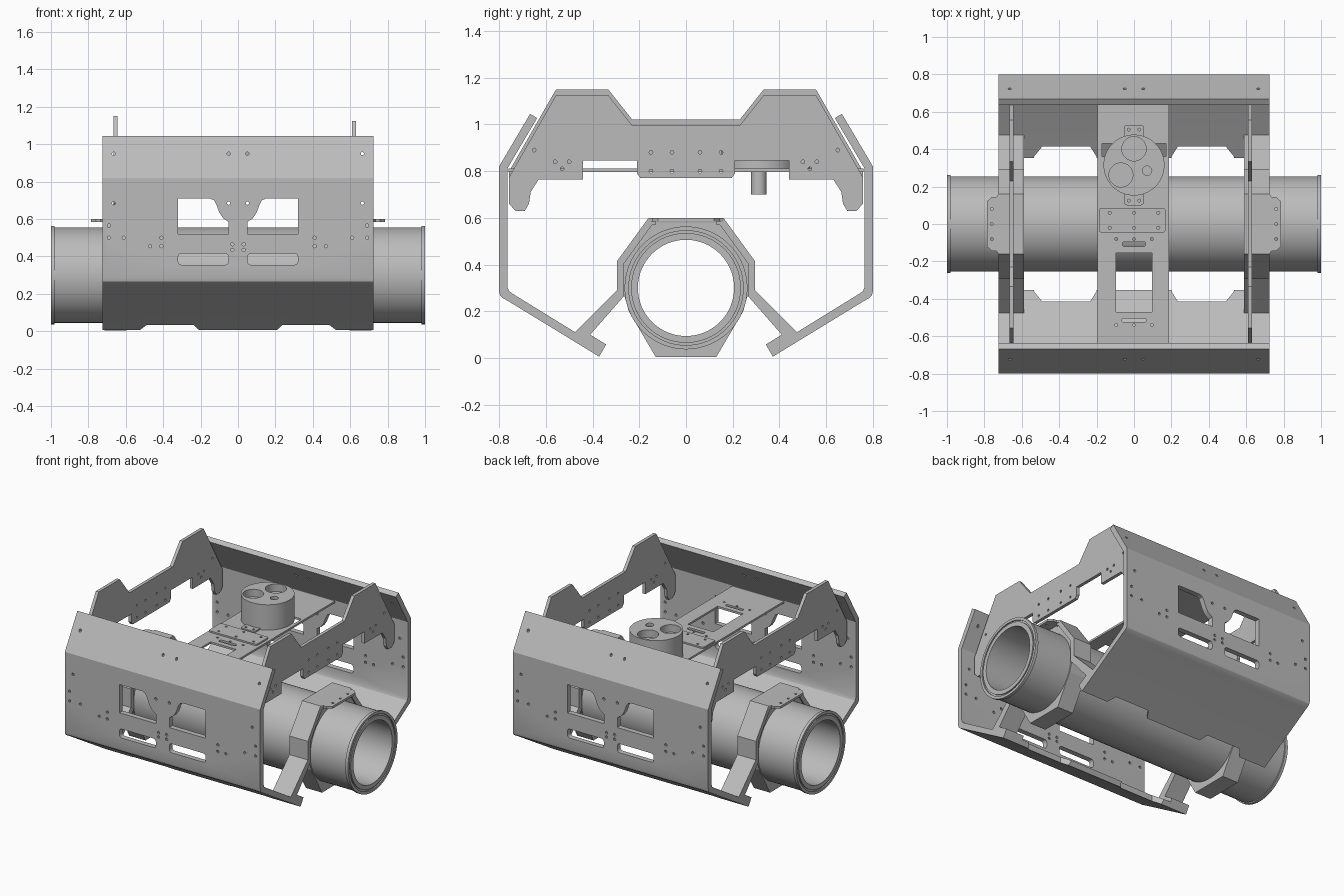
import bpy, bmesh, math
from mathutils import Vector

cube = bpy.data.objects.get("Cube")
if cube:
    bpy.data.objects.remove(cube, do_unlink=True)

grey = bpy.data.materials.new("plain grey")
grey.use_nodes = True
colour = (0.5, 0.5, 0.5, 1)
grey.diffuse_color = colour
grey.node_tree.nodes["Principled BSDF"].inputs["Base Color"].default_value = colour


def place(axis, a, b, t):
    return {"x": (t, a, b), "y": (a, t, b), "z": (a, b, t)}[axis]


def add_prism(bm, pts, axis, lo, hi):
    rings = [[bm.verts.new(place(axis, a, b, t)) for a, b in pts] for t in (lo, hi)]
    bm.faces.new(rings[0])
    bm.faces.new(rings[1][::-1])
    for i in range(len(pts)):
        j = (i + 1) % len(pts)
        bm.faces.new((rings[0][i], rings[0][j], rings[1][j], rings[1][i]))


def finish(name, bm):
    bmesh.ops.recalc_face_normals(bm, faces=bm.faces)
    me = bpy.data.meshes.new(name)
    bm.to_mesh(me)
    bm.free()
    me.materials.append(grey)
    ob = bpy.data.objects.new(name, me)
    bpy.context.collection.objects.link(ob)
    return ob


def solid(name, *prisms):
    bm = bmesh.new()
    for p in prisms:
        add_prism(bm, *p)
    return finish(name, bm)


def cut(ob, prisms):
    tool = solid("cutter", *prisms)
    tool.hide_render = True
    mod = ob.modifiers.new("cut", "BOOLEAN")
    mod.operation, mod.solver, mod.object = "DIFFERENCE", "EXACT", tool
    graph = bpy.context.evaluated_depsgraph_get()
    me = bpy.data.meshes.new_from_object(ob.evaluated_get(graph))
    ob.modifiers.clear()
    ob.data = me
    bpy.data.objects.remove(tool, do_unlink=True)
    return ob


def smooth(ob, angle=30):
    bpy.ops.object.select_all(action="DESELECT")
    ob.select_set(True)
    bpy.context.view_layer.objects.active = ob
    bpy.ops.object.shade_smooth_by_angle(angle=math.radians(angle))


def circle(a, b, r, n=12):
    return [(a + r * math.cos(math.tau * i / n), b + r * math.sin(math.tau * i / n)) for i in range(n)]


def rect(a0, b0, a1, b1, r=0.0):
    if not r:
        return [(a0, b0), (a1, b0), (a1, b1), (a0, b1)]
    corners = [(a1 - r, b1 - r), (a0 + r, b1 - r), (a0 + r, b0 + r), (a1 - r, b0 + r)]
    return [(a + r * math.cos(math.radians(90 * k + d)), b + r * math.sin(math.radians(90 * k + d)))
            for k, (a, b) in enumerate(corners) for d in (0, 30, 60, 90)]


def flip(pts, s):
    return [(s * a, b) for a, b in pts]


def sym(half):
    return half + [(-a, b) for a, b in half[::-1]]


def lathe_x(name, profile, cy, cz, n=64):
    bm = bmesh.new()
    rings = [[bm.verts.new((x, a, b)) for a, b in circle(cy, cz, r, n)] for x, r in profile]
    for k, ring in enumerate(rings):
        nxt = rings[(k + 1) % len(rings)]
        for i in range(n):
            j = (i + 1) % n
            bm.faces.new((ring[i], ring[j], nxt[j], nxt[i]))
    return finish(name, bm)


# Bent side panels with windows, slots, bolt holes and a notched lower edge
panel = [(.667, 1.045), (.8, .82), (.8, .285), (.795, .267), (.782, .255), (.765, .246), (.372, .006),
         (.354, .036), (.742, .275), (.757, .286), (.765, .305), (.765, .81), (.637, 1.027)]
arch = [(.14 - .09 * math.sin(a), .62 + .09 * math.cos(a)) for a in
        [math.radians(d) for d in range(0, 46, 15)]]
window = [(.05, .52), (.32, .52), (.32, .71), (.15, .71), (.128, .70), (.115, .675),
          (.1, .635), (.08, .605), (.05, .585)]
notch = [(.2, .33), (.2, .36), (.235, .415), (.49, .415), (.535, .36), (.535, .33)]
bolts = [(.665, .95), (.05, .95), (.665, .685), (.05, .685), (.69, .565), (.69, .5), (.61, .5),
         (.41, .5), (.41, .455), (.47, .455), (.03, .465), (.03, .435)]
for side, name in ((-1, "front_panel"), (1, "back_panel")):
    ob = solid(name, (flip(panel, side), "x", -.725, .725))
    lo, hi = sorted((side * .6, side * .9))
    tools = []
    for s in (-1, 1):
        tools.append((flip(window, s), "y", lo, hi))
        tools.append((flip(rect(.05, .355, .32, .415, .018), s), "y", lo, hi))
        tools.append(([(s * a, side * b) for a, b in notch], "z", -.1, .2))
        tools += [(circle(s * a, b, .009, 8), "y", lo, hi) for a, b in bolts]
    smooth(cut(ob, tools))

# Upright cross frames joining the panels
half = [(.556, 1.125), (.757, .775), (.757, .66), (.73, .63), (.69, .63), (.672, .66), (.665, .71),
        (.63, .765), (.44, .765), (.44, .845), (.21, .845), (.21, .79), (.195, .77)]
frame = sym([(.23, .995), (.333, 1.125)] + half)
frame_holes = [(.06, .88), (.15, .88), (.06, .8), (.15, .8), (.65, .89), (.56, .84), (.53, .81), (.5, .84)]
for x, dz, name in ((.62, 0, "left_cross_frame"), (-.655, .025, "right_cross_frame")):
    ob = solid(name, ([(a, b + dz) for a, b in frame], "x", x - .011, x + .011))
    cut(ob, [(circle(s * a, b + dz, .008, 8), "x", x - .1, x + .1) for a, b in frame_holes for s in (-1, 1)])

# Main tube with end flanges
end = [(.98, .255), (.98, .263), (1, .263), (1, .245), (.992, .245), (.992, .235), (1, .235), (1, .206)]
tube = lathe_x("main_tube", [(-x, r) for x, r in end[::-1]] + end, 0, .3)
smooth(tube)

# Clamps, their bent arms and top plates at both tube ends
clamp = sym([(.15, .58), (.27, .41), (.27, .29), (.245, .2), (.13, .005)])
arm = [(.13, .6), (.16, .6), (.295, .415), (.295, .29), (.475, .11), (.354, .036), (.342, .058),
       (.41, .1), (.265, .265), (.265, .405), (.145, .57), (.13, .57)]
plate = [(.588, -.16), (.725, -.16), (.735, -.145), (.76, -.145), (.787, -.12),
         (.787, .12), (.76, .145), (.735, .145), (.725, .16), (.588, .16)]
for s, name in ((1, "left"), (-1, "right")):
    lo, hi = sorted((s * .595, s * .715))
    ob = solid(name + "_clamp", (clamp, "x", lo, hi))
    cut(ob, [(circle(0, .3, .25, 64), "x", lo - .1, hi + .1)])
    lo, hi = sorted((s * .588, s * .725))
    for f, end_name in ((-1, "front"), (1, "back")):
        solid(f"{name}_{end_name}_clamp_arm", (flip(arm, f), "x", lo, hi))
    ob = solid(name + "_clamp_plate", (flip(plate, s), "z", .585, .6))
    cut(ob, [(circle(s * .76, y, .008, 8), "z", .5, .7) for y in (-.08, 0, .08)])

# Centre deck with its openings
deck = solid("centre_deck", (rect(-.195, -.76, .188, .76), "z", .797, .81))
tools = [(rect(-.095, -.47, .095, -.155), "z", .7, .9),
         (rect(-.065, -.525, .065, -.505, .009), "z", .7, .9),
         (rect(-.062, -.12, .062, -.095, .01), "z", .7, .9)]
tools += [(circle(x, y, .008, 8), "z", .7, .9) for x in (-.095, 0, .095) for y in (-.54, -.08)]
for s in (-1, 1):
    tools.append((flip(rect(.09, .36, .17, .43), s), "z", .7, .9))
cut(deck, tools)
cover = solid("deck_cover", (rect(-.188, -.045, .168, .085, .012), "z", .81, .82))
cut(cover, [(circle(x, y, .008, 8), "z", .7, .9) for x in (-.13, 0, .13) for y in (-.02, .06)])

# Round sensor head with cups, strap and stem
strap = solid("sensor_strap", (rect(-.052, .1, .052, .53, .015), "z", .81, .82))
cut(strap, [(circle(x, y, .008, 8), "z", .7, .9) for x in (-.028, .028) for y in (.125, .505)])
head = solid("sensor_head", (circle(0, .315, .163, 64), "z", .805, .98))
cut(head, [(circle(0, .402, .065, 32), "z", .93, 1.1),
           (circle(-.07, .262, .064, 32), "z", .93, 1.1),
           (circle(.07, .285, .025, 20), "z", .96, 1.1)])
smooth(head)
stem = solid("sensor_stem", (circle(0, .312, .033, 24), "z", .7, .806))
smooth(stem)
